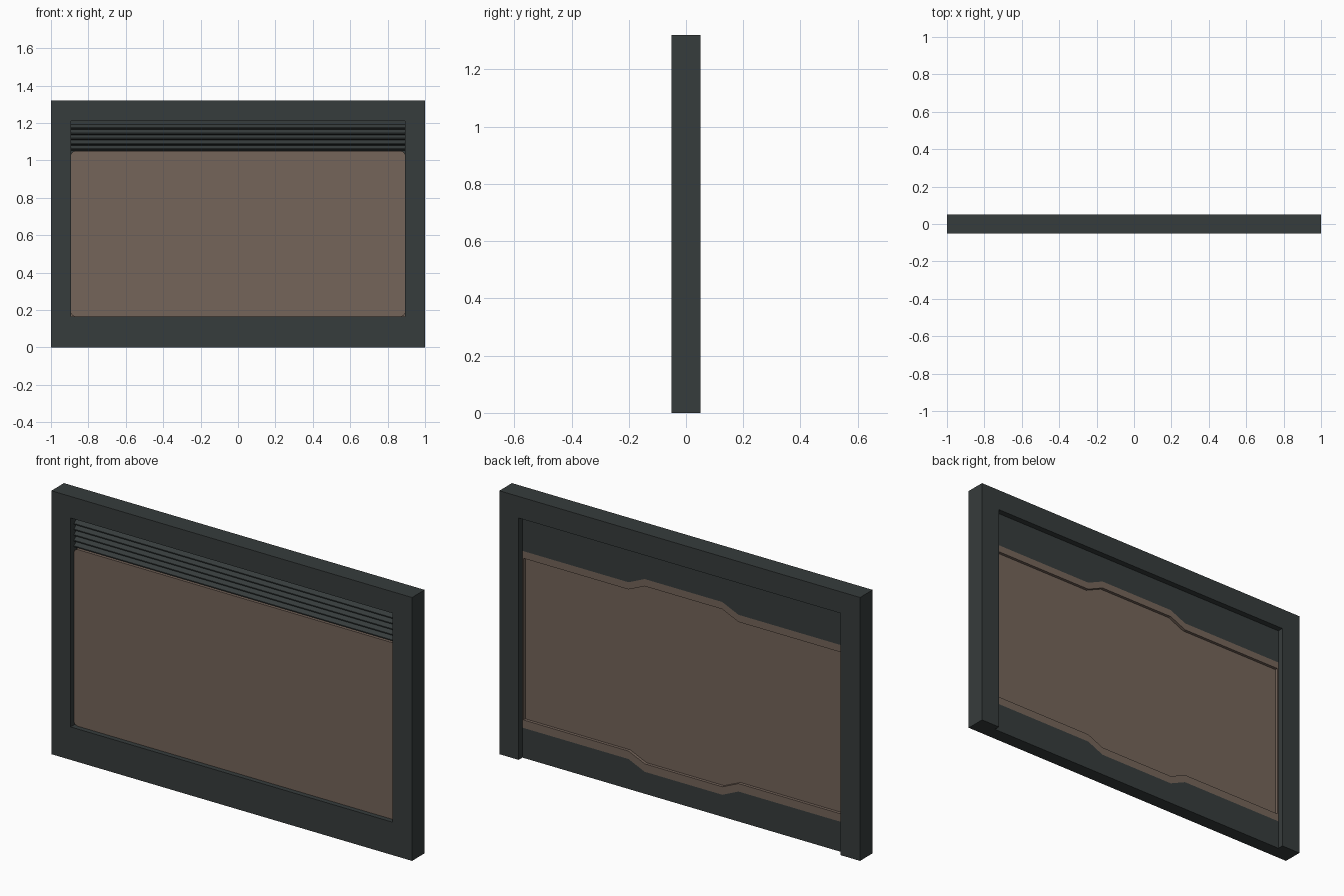
import bpy, bmesh
from mathutils import Vector

if "Cube" in bpy.data.objects:
    bpy.data.objects.remove(bpy.data.objects["Cube"])


def material(name, rgb):
    m = bpy.data.materials.new(name)
    m.diffuse_color = (*rgb, 1)
    m.use_nodes = True
    m.node_tree.nodes["Principled BSDF"].inputs["Base Color"].default_value = m.diffuse_color
    return m


DARK = material("dark slate", (0.037, 0.045, 0.045))
BROWN = material("dull brown", (0.178, 0.130, 0.102))

W, H = 1.0, 1.32              # half width, height
IN, LOW, TOP = 0.893, 0.165, 1.212   # opening half width, bottom, top
FRONT, BACK = -0.05, 0.05
RECESS = 0.02                 # plane of the back sheet
PANEL_TOP = 1.05


def add_object(name, bm, mats, recalc=True):
    if recalc:
        bmesh.ops.recalc_face_normals(bm, faces=bm.faces)
    me = bpy.data.meshes.new(name)
    bm.to_mesh(me)
    bm.free()
    for m in mats:
        me.materials.append(m)
    ob = bpy.data.objects.new(name, me)
    bpy.context.collection.objects.link(ob)
    return ob


def box(name, lo, hi, mat):
    bm = bmesh.new()
    bmesh.ops.create_cube(bm, size=1)
    for v in bm.verts:
        v.co = Vector([(a + b) / 2 + c * (b - a) for a, b, c in zip(lo, hi, v.co)])
    return add_object(name, bm, [mat])


def prism(name, points, direction, mat):
    """Extrude a closed outline along a direction."""
    bm = bmesh.new()
    f = bm.faces.new([bm.verts.new(p) for p in points])
    ext = bmesh.ops.extrude_face_region(bm, geom=[f])
    moved = [g for g in ext["geom"] if isinstance(g, bmesh.types.BMVert)]
    bmesh.ops.translate(bm, verts=moved, vec=direction)
    return add_object(name, bm, [mat])


# frame: two posts, top beam and thinner bottom rail
for side, s in (("left", -1), ("right", 1)):
    x0, x1 = sorted((s * IN, s * W))
    box(side + "_post", (x0, FRONT, 0), (x1, BACK, H), DARK)
box("top_beam", (-IN, FRONT, TOP), (IN, BACK, H), DARK)
box("bottom_rail", (-IN, FRONT, 0), (IN, 0, LOW), DARK)

# front panel with clipped round corners
r = 0.02
corner = ((0, r), (0.3 * r, 0.3 * r), (r, 0))
outline = []
for sx, sz in ((-1, -1), (1, -1), (1, 1), (-1, 1)):
    pts = corner if sx * sz > 0 else corner[::-1]
    zc = LOW if sz < 0 else PANEL_TOP
    outline += [(sx * (IN - a), -0.025, zc - sz * b) for a, b in pts]
prism("front_panel", outline, (0, 0.025, 0), BROWN)

# louvre slats above the panel, a saw-tooth profile run across the opening
n, z0, pitch = 5, 1.052, 0.028
profile = [(-IN, 0.004, z0 - 0.05), (-IN, 0, z0)]
for i in range(n):
    z = z0 + i * pitch
    profile += [(-IN, -0.024, z + 0.006), (-IN, -0.024, z + 0.011),
                (-IN, -0.002, z + pitch)]
profile += [(-IN, -0.002, TOP), (-IN, 0.004, TOP)]
prism("louvre_slats", profile, (2 * IN, 0, 0), DARK)

# back sheet: dark bands, brown border and sunken brown field with a wider middle
columns = [(-IN, 0), (-0.305, 0), (-0.215, 1), (0.215, 1), (0.305, 0), (IN, 0)]
SUNK, BULGE = 0.005, 0.04
rows = [(0, 0, 0), (RECESS, 0, 0), (RECESS, 0.15, -1), (RECESS, 0.19, -1),
        (SUNK, 0.19, -1), (SUNK, 1.0, 1), (RECESS, 1.0, 1),
        (RECESS, 1.036, 1), (RECESS, TOP, 0)]
bm = bmesh.new()
grid = [[bm.verts.new((x, y, z + k * d * BULGE)) for y, z, d in rows] for x, k in columns]
for a, b in zip(grid, grid[1:]):
    for j in range(len(rows) - 1):
        f = bm.faces.new((a[j], a[j + 1], b[j + 1], b[j]))
        f.material_index = 1 if 2 <= j <= 6 else 0
bm.normal_update()
if sum(f.normal.y * f.calc_area() for f in bm.faces) < 0:
    bmesh.ops.reverse_faces(bm, faces=bm.faces)
add_object("back_sheet", bm, [DARK, BROWN], recalc=False)

# slim brown edges closing the sunken field at each post
for side, s in (("left", -1), ("right", 1)):
    x0, x1 = sorted((s * (IN - 0.006), s * IN))
    box(side + "_back_edge", (x0, SUNK, 0.19), (x1, RECESS, 1.0), BROWN)
